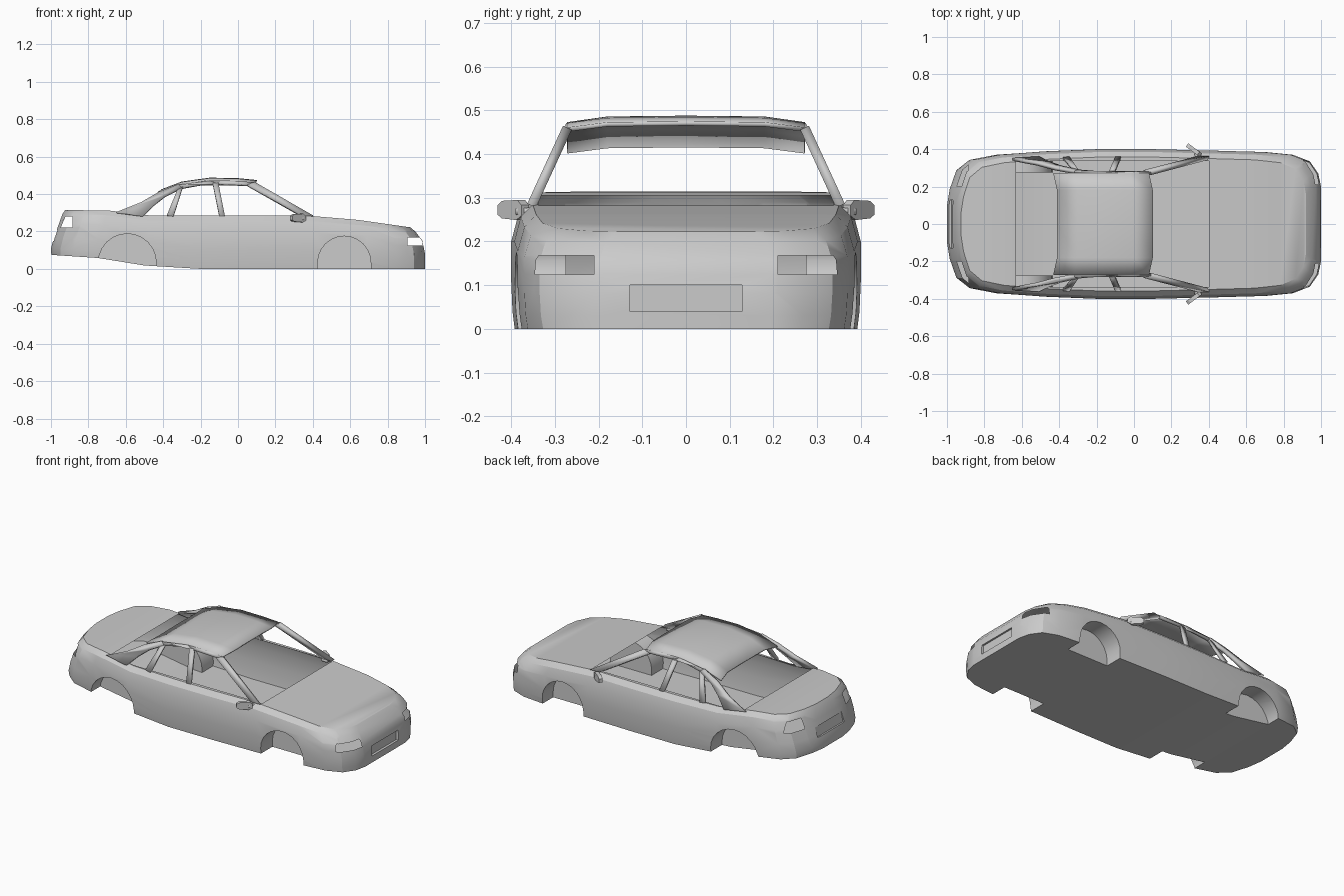
import bpy, bmesh, math
from mathutils import Vector

cube = bpy.data.objects.get("Cube")
if cube:
    bpy.data.objects.remove(cube)

paint = bpy.data.materials.new("grey_paint")
paint.use_nodes = True
GREY = (0.6, 0.6, 0.6, 1)
paint.diffuse_color = GREY
paint.node_tree.nodes["Principled BSDF"].inputs["Base Color"].default_value = GREY


def lerp_table(table, x):
    """Piecewise-linear lookup in a table sorted by falling x."""
    if x >= table[0][0]:
        return table[0][1]
    for (x0, v0), (x1, v1) in zip(table, table[1:]):
        if x >= x1:
            return v0 + (v1 - v0) * (x - x0) / (x1 - x0)
    return table[-1][1]


def make(name, verts, faces, thick=0.0, mirror=False):
    mesh = bpy.data.meshes.new(name)
    mesh.from_pydata(verts, [], faces)
    bm = bmesh.new()
    bm.from_mesh(mesh)
    bmesh.ops.recalc_face_normals(bm, faces=bm.faces)
    bm.to_mesh(mesh)
    bm.free()
    mesh.materials.append(paint)
    ob = bpy.data.objects.new(name, mesh)
    bpy.context.collection.objects.link(ob)
    if thick:
        mod = ob.modifiers.new("thickness", "SOLIDIFY")
        mod.thickness = thick
        mod.offset = 0
    if mirror:
        ob.modifiers.new("mirror", "MIRROR").use_axis = (False, True, False)
    return ob


def activate(ob):
    bpy.ops.object.select_all(action="DESELECT")
    ob.select_set(True)
    bpy.context.view_layer.objects.active = ob


def carve(target, cutter):
    cutter.hide_render = True
    mod = target.modifiers.new("cut", "BOOLEAN")
    mod.operation, mod.solver, mod.object = "DIFFERENCE", "EXACT", cutter
    activate(target)
    bpy.ops.object.modifier_apply(modifier=mod.name)
    bpy.data.objects.remove(cutter)


def open_hole(bm, lo, hi):
    """Slice the skin along a box and remove the faces inside it."""
    lo, hi = Vector(lo), Vector(hi)

    def touching():
        out = []
        for f in bm.faces:
            if all(max(v.co[a] for v in f.verts) > lo[a] - 1e-5 and
                   min(v.co[a] for v in f.verts) < hi[a] + 1e-5 for a in range(3)):
                out.append(f)
        return out

    for axis in range(3):
        for corner in (lo, hi):
            faces = touching()
            geom = set(faces)
            for f in faces:
                geom.update(f.edges)
                geom.update(f.verts)
            normal = Vector((0, 0, 0))
            normal[axis] = 1
            bmesh.ops.bisect_plane(bm, geom=list(geom), plane_co=corner, plane_no=normal)
    inside = [f for f in bm.faces if all(lo[a] < f.calc_center_median()[a] < hi[a] for a in range(3))]
    bmesh.ops.delete(bm, geom=inside, context="FACES")


# Body shell: plan outline repeated at several heights
OUTLINE = [(1, .2), (.985, .27), (.94, .335), (.85, .37), (.7, .385), (.4, .393), (.1, .4), (-.2, .4),
           (-.5, .388), (-.75, .37), (-.88, .345), (-.95, .29), (-.985, .19), (-1, .1)]
LEVELS = [(0, 1, .998, .008), (.14, 1, 1, .003), (.38, 1, .985, 0), (.7, .985, .957, 0),
          (.9, .95, .94, .015), (1, .92, .925, .042)]      # height, nose, tail, inset
TOP = [(1, .215), (.9, .225), (.6, .268), (.4, .285), (-.5, .285), (-.65, .312), (-1, .315)]
BOTTOM = [(-.4, 0), (-.7, .055), (-1, .075)]

verts, faces = [], []
n = len(LEVELS)
for x, y in OUTLINE:
    ring = []
    for t, nose, tail, inset in LEVELS:
        px = x * (nose if x > 0 else tail)
        low = lerp_table(BOTTOM, px)
        ring.append((px, y - inset, low + t * (lerp_table(TOP, px) - low)))
    verts += ring + [(a, -b, c) for a, b, c in reversed(ring)]
m = 2 * n
for i in range(len(OUTLINE) - 1):
    for j in range(m):
        k = (j + 1) % m
        faces.append((i * m + j, i * m + k, (i + 1) * m + k, (i + 1) * m + j))
for base in (0, (len(OUTLINE) - 1) * m):
    for k in range(n - 1):
        faces.append((base + k, base + k + 1, base + m - 2 - k, base + m - 1 - k))
body = make("body_shell", verts, faces)

# Wheel wells
for side in (-1, 1):
    for x, r in ((.568, .142), (-.592, .155)):
        bpy.ops.mesh.primitive_cylinder_add(vertices=24, radius=r, depth=.25,
                                            location=(x, side * .4, .033), rotation=(math.pi / 2, 0, 0))
        carve(body, bpy.context.object)
        bpy.ops.mesh.primitive_cube_add(size=1, location=(x, side * .4, -.034))
        bpy.context.object.scale = (2 * r, .25, .134)
        carve(body, bpy.context.object)

# Number plate recesses
for x, z, tilt in ((1, .07, 0), (-.985, .18, .2)):
    bpy.ops.mesh.primitive_cube_add(size=1, location=(x, 0, z), rotation=(0, tilt, 0))
    bpy.context.object.scale = (.03, .256, .06)
    carve(body, bpy.context.object)

# Cabin opening and lamp openings
bm = bmesh.new()
bm.from_mesh(body.data)
open_hole(bm, (-.63, -.338, .262), (.4, .338, .33))
for side in (-1, 1):
    for x0, x1, y0, y1, z0, z1 in ((.905, 1.1, .21, .4, .125, .168), (-1.1, -.885, .2, .4, .22, .28)):
        ya, yb = sorted((side * y0, side * y1))
        open_hole(bm, (x0, ya, z0), (x1, yb, z1))
bm.to_mesh(body.data)
bm.free()

# Roof panel
ROOF = [(.1, .468, .012), (.0, .478, .012), (-.15, .481, .013), (-.3, .46, .016), (-.41, .418, .012)]
verts, faces = [], []
for x, z, drop in ROOF:
    verts += [(x - .02, -.272, z - drop), (x, -.18, z), (x, 0, z + .002), (x, .18, z), (x - .02, .272, z - drop)]
for i in range(len(ROOF) - 1):
    for j in range(4):
        a = i * 5 + j
        faces.append((a, a + 1, a + 6, a + 5))
roof = make("roof_panel", verts, faces, .01)


# Pillars and rails lie on the sloping side plane of the cabin
def side_panel(name, points, thick=.014):
    out = [(x, .352 - (z - .285) * .46, z) for x, z in points]
    return make(name, out, [tuple(range(len(out)))], thick, True)


panels = [
    side_panel("windscreen_pillar", [(.4, .282), (.34, .282), (.05, .446), (.09, .46)], .022),
    side_panel("door_pillar", [(-.07, .28), (-.1, .28), (-.135, .455), (-.105, .458)]),
    side_panel("quarter_pillar", [(-.345, .28), (-.38, .285), (-.325, .42), (-.295, .437)]),
    side_panel("rear_pillar", [(-.51, .28), (-.65, .3), (-.52, .352), (-.42, .41), (-.32, .45),
                               (-.3, .432), (-.39, .387), (-.45, .34)], .018),
    side_panel("roof_rail_front", [(.09, .46), (.05, .446), (-.1, .45), (-.15, .468), (-.02, .468)]),
    side_panel("roof_rail_rear", [(-.15, .468), (-.1, .45), (-.2, .448), (-.3, .43), (-.32, .447)]),
]

# Door mirrors
panels.append(make("mirror_arm", [(.37, .34, .272), (.33, .34, .272), (.32, .39, .268), (.35, .39, .268)],
                   [(0, 1, 2, 3)], .014, True))
shape = [(-.045, -.012), (-.045, .01), (-.03, .02), (.03, .022), (.045, .01), (.045, -.014), (.025, -.024), (-.03, -.02)]
along, across = Vector((.8, -.6, 0)), Vector((.6, .8, 0))
verts = [tuple(Vector((.32, .395, .273)) + along * u + across * d + Vector((0, 0, w)))
         for d in (-.011, .011) for u, w in shape]
k = len(shape)
faces = [tuple(range(k)), tuple(range(k, 2 * k))]
faces += [(i, (i + 1) % k, k + (i + 1) % k, k + i) for i in range(k)]
panels.append(make("door_mirror", verts, faces, 0, True))

# Smooth panels with crisp edges
for ob in [body, roof] + panels:
    activate(ob)
    bpy.ops.object.shade_smooth_by_angle(angle=math.radians(28))
